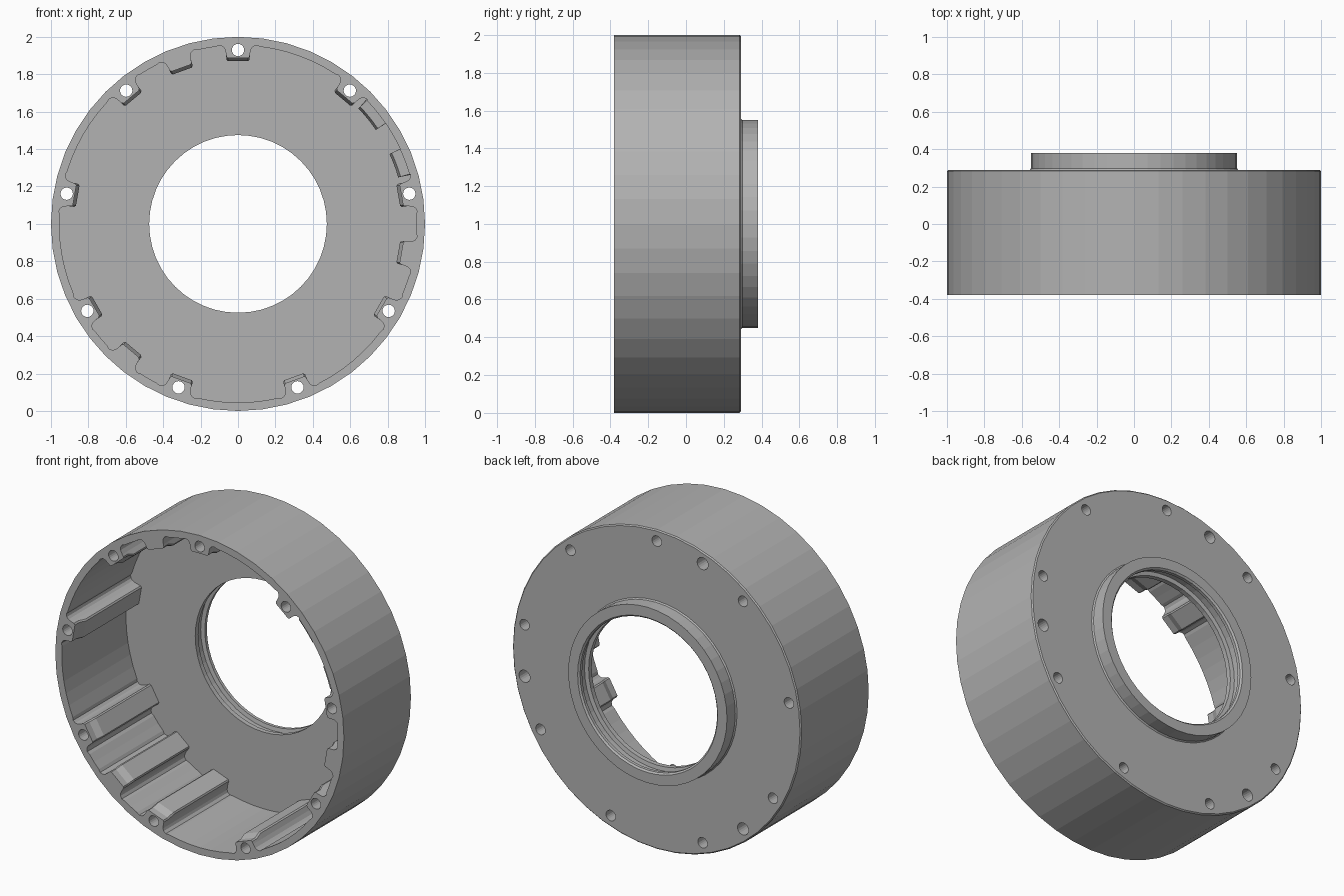
import bpy, bmesh, math

if "Cube" in bpy.data.objects:
    bpy.data.objects.remove(bpy.data.objects["Cube"])

CENTRE_Z = 1.0
WALL = 0.955                                    # inner wall radius
SCREW_ANGLES = [10 + 40 * i for i in range(9)]  # ribs with through holes
BLIND_ANGLES = [110, 230, 350]                  # ribs drilled from the back only


def polar(r, degrees, t=0.0):
    """Point in the front plane from radius, angle and sideways offset."""
    a = math.radians(degrees)
    return (r * math.cos(a) - t * math.sin(a), CENTRE_Z + r * math.sin(a) + t * math.cos(a))


def finish(bm, name):
    bmesh.ops.recalc_face_normals(bm, faces=bm.faces)
    mesh = bpy.data.meshes.new(name)
    bm.to_mesh(mesh)
    bm.free()
    obj = bpy.data.objects.new(name, mesh)
    bpy.context.collection.objects.link(obj)
    return obj


def bridge(bm, a, b):
    for i in range(len(a)):
        j = (i + 1) % len(a)
        bm.faces.new((a[i], a[j], b[j], b[i]))


def loft(bm, loops):
    """Capped solid through loops of (y, [(x, z), ...])."""
    rings = [[bm.verts.new((x, y, z)) for x, z in pts] for y, pts in loops]
    for a, b in zip(rings, rings[1:]):
        bridge(bm, a, b)
    bm.faces.new(rings[0])
    bm.faces.new(rings[-1])


def lathe(name, profile, sides):
    """Closed (radius, y) profile turned around the y axis."""
    bm = bmesh.new()
    rings = []
    for i in range(sides):
        ring = []
        for r, y in profile:
            x, z = polar(r, 360 * i / sides)
            ring.append(bm.verts.new((x, y, z)))
        rings.append(ring)
    for i in range(sides):
        bridge(bm, rings[i], rings[(i + 1) % sides])
    return finish(bm, name)


def cavity_outline(rib_r, band_r):
    """Inner wall outline with filleted ribs and the notched thick band."""
    ribs = sorted(SCREW_ANGLES + BLIND_ANGLES)
    half = [(WALL, 0.098), (0.948, 0.08), (0.935, 0.07), (0.91, 0.064),
            (rib_r + 0.008, 0.062), (rib_r, 0.054)]
    pts = []
    for i, a in enumerate(ribs):
        pts += [polar(r, a, -t) for r, t in half]
        pts += [polar(r, a, t) for r, t in reversed(half)]
        b = ribs[i + 1] if i + 1 < len(ribs) else ribs[0] + 360
        if a == 10:                              # band with a square notch
            for r, lo, hi in ((band_r, 16.2, 24.8), (WALL, 24.9, 34.2), (band_r, 34.3, 43.8)):
                pts += [polar(r, lo + (hi - lo) * k / 3) for k in range(4)]
        else:
            lo, hi = a + 7, b - 7
            n = max(2, round((hi - lo) / 4))
            pts += [polar(WALL, lo + (hi - lo) * k / n) for k in range(n + 1)]
    return pts


def cut(target, cutter):
    mod = target.modifiers.new("cut", 'BOOLEAN')
    mod.operation = 'DIFFERENCE'
    mod.solver = 'EXACT'
    mod.object = cutter
    bpy.context.view_layer.objects.active = target
    bpy.ops.object.modifier_apply(modifier=mod.name)
    bpy.data.objects.remove(cutter)


# Housing drum with back plate, raised collar and grooved bore
housing = lathe("housing", [
    (0.475, -0.38), (1.0, -0.38), (1.0, 0.283), (0.993, 0.29),
    (0.557, 0.29), (0.55, 0.298), (0.55, 0.38), (0.485, 0.38), (0.475, 0.37),
    (0.475, 0.35), (0.50, 0.345), (0.50, 0.29), (0.475, 0.285)], 48)

# Cavity open to the front, ribs thicken just behind the rim
bm = bmesh.new()
loft(bm, [(-0.45, cavity_outline(0.887, WALL - 0.001)),
          (-0.335, cavity_outline(0.887, WALL - 0.001)),
          (-0.33, cavity_outline(0.885, 0.905)),
          (-0.29, cavity_outline(0.87, 0.892)),
          (0.255, cavity_outline(0.87, 0.892))])
cut(housing, finish(bm, "cavity_cutter"))

# Screw holes
bm = bmesh.new()
for angles, radius, y0 in ((SCREW_ANGLES, 0.033, -0.5), (BLIND_ANGLES, 0.038, 0.1)):
    for a in angles:
        cx, cz = polar(0.93, a)
        circle = [(cx + radius * math.cos(k * math.tau / 20),
                   cz + radius * math.sin(k * math.tau / 20)) for k in range(20)]
        loft(bm, [(y0, circle), (0.5, circle)])
cut(housing, finish(bm, "hole_cutter"))

# Single plain grey
grey = bpy.data.materials.new("grey")
grey.diffuse_color = (0.45, 0.45, 0.45, 1)
grey.use_nodes = True
grey.node_tree.nodes["Principled BSDF"].inputs["Base Color"].default_value = grey.diffuse_color
housing.data.materials.clear()
housing.data.materials.append(grey)
for p in housing.data.polygons:
    p.material_index = 0
    p.use_smooth = False
